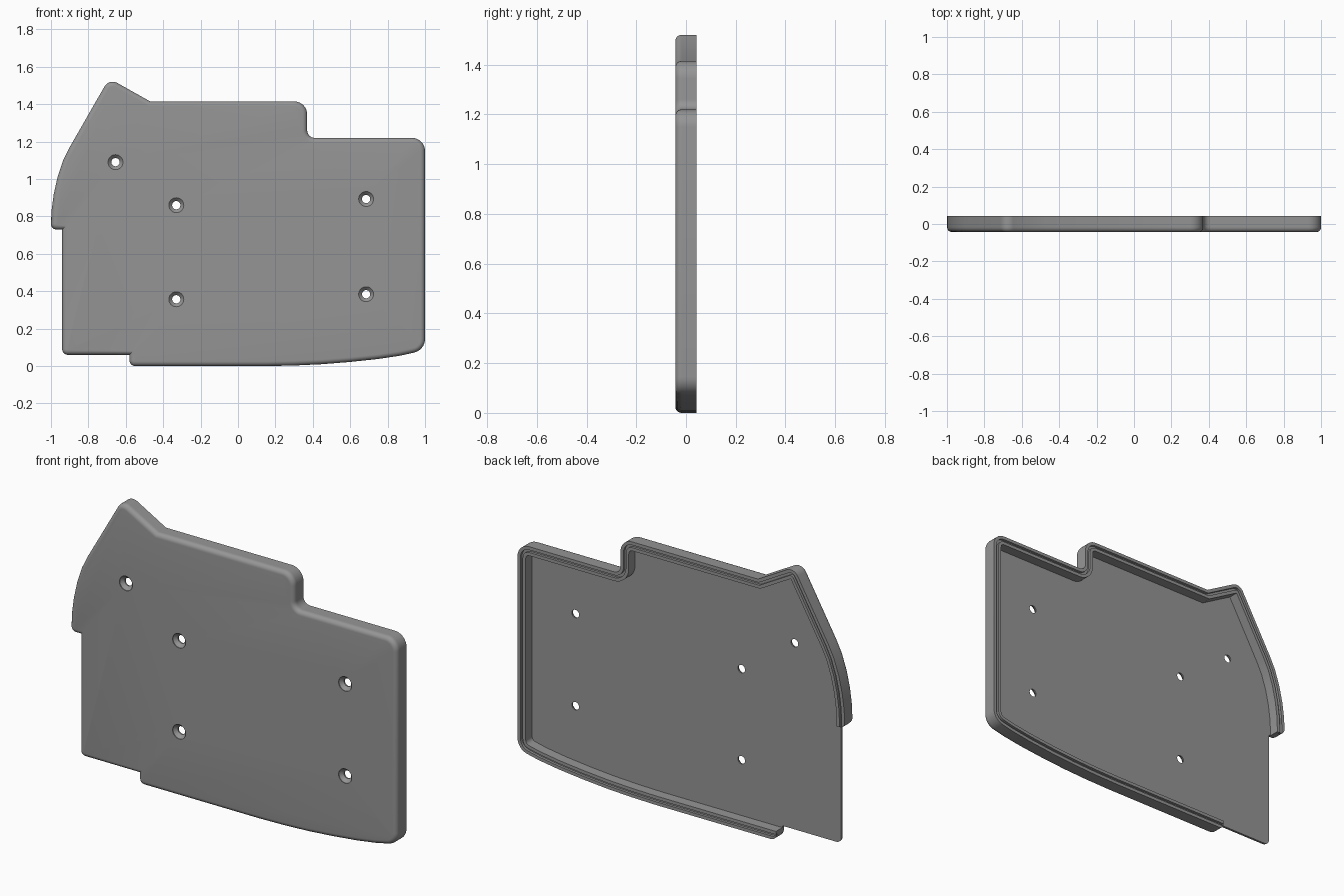
import bpy, bmesh, math
from mathutils import Vector

if "Cube" in bpy.data.objects:
    bpy.data.objects.remove(bpy.data.objects["Cube"])

FRONT, FLOOR, BACK = -0.043, -0.013, 0.043
FILLET, END_R = 0.025, 0.03

grey = bpy.data.materials.new("mid_grey")
grey.diffuse_color = (0.3, 0.3, 0.3, 1)
grey.use_nodes = True
grey.node_tree.nodes["Principled BSDF"].inputs["Base Color"].default_value = grey.diffuse_color


def rounded(corners, closed):
    """Turn (x, z, radius) corners into a path with rounded corners."""
    pts, n = [], len(corners)
    for i, (x, z, r) in enumerate(corners):
        p = Vector((x, z))
        if r == 0 or (not closed and i in (0, n - 1)):
            pts.append(p)
            continue
        a = (Vector(corners[i - 1][:2]) - p).normalized()
        b = (Vector(corners[(i + 1) % n][:2]) - p).normalized()
        half = a.angle(b) / 2
        centre = p + (a + b).normalized() * (r / math.sin(half))
        start = p + a * (r / math.tan(half)) - centre
        sweep = start.angle_signed(p + b * (r / math.tan(half)) - centre)
        for k in range(9):
            t = -sweep * k / 8
            c, s = math.cos(t), math.sin(t)
            pts.append(centre + Vector((start.x * c - start.y * s,
                                        start.x * s + start.y * c)))
    return pts


def inward(pts, closed):
    """Mitred inward direction at each point of a clockwise path."""
    out, n = [], len(pts)
    for i, p in enumerate(pts):
        dirs = []
        if closed or i > 0:
            dirs.append((p - pts[i - 1]).normalized())
        if closed or i < n - 1:
            dirs.append((pts[(i + 1) % n] - p).normalized())
        ns = [Vector((d.y, -d.x)) for d in dirs]
        m = sum(ns, Vector((0, 0))).normalized()
        out.append(m / max(m.dot(ns[0]), 0.3))
    return out


def finish(name, bm):
    bmesh.ops.remove_doubles(bm, verts=bm.verts, dist=1e-6)
    bmesh.ops.recalc_face_normals(bm, faces=bm.faces)
    me = bpy.data.meshes.new(name)
    bm.to_mesh(me)
    bm.free()
    me.materials.append(grey)
    ob = bpy.data.objects.new(name, me)
    bpy.context.collection.objects.link(ob)
    return ob


def select(ob):
    bpy.ops.object.select_all(action='DESELECT')
    ob.select_set(True)
    bpy.context.view_layer.objects.active = ob


def loft(bm, rings, wrap):
    for a, b in zip(rings, rings[1:]):
        n = len(a)
        for i in range(n if wrap else n - 1):
            j = (i + 1) % n
            bm.faces.new((a[i], a[j], b[j], b[i]))


# Clockwise corners of the rimmed edge, seen from the front
edge = [(-0.997, 0.83, 0), (-0.985, 0.92, 0), (-0.965, 1.01, 0),
        (-0.935, 1.1, 0), (-0.9, 1.17, 0), (-0.689, 1.538, 0.05),
        (-0.47, 1.415, 0), (0.37, 1.415, 0.07), (0.37, 1.22, 0.04),
        (1, 1.22, 0.07), (1, 0.085, 0.075), (0.87, 0.056, 0),
        (0.75, 0.038, 0), (0.6, 0.022, 0), (0.45, 0.01, 0), (0.3, 0.003, 0),
        (0.15, 0, 0)]

# Plate with rounded front edge
outline = rounded([(-0.94, 0.73, 0), (-1, 0.73, END_R)] + edge +
                  [(-0.58, 0, END_R), (-0.58, 0.06, 0), (-0.94, 0.06, END_R)], True)
normals = inward(outline, True)
bm = bmesh.new()
levels = [(0, FLOOR)]
for k in range(7):
    t = math.pi / 2 * k / 6
    levels.append((FILLET * (1 - math.cos(t)), FRONT + FILLET * (1 - math.sin(t))))
rings = []
for off, y in levels:
    q = [p + m * off for p, m in zip(outline, normals)]
    rings.append([bm.verts.new((v.x, y, v.y)) for v in q])
loft(bm, rings, True)
bm.faces.new(rings[0])
bm.faces.new(rings[-1])
plate = finish("plate", bm)

# Countersunk screw holes
for x, z in [(-0.655, 1.09), (-0.33, 0.86), (0.685, 0.893), (-0.33, 0.357), (0.685, 0.384)]:
    bm = bmesh.new()
    rings = []
    for r, y in [(0.04, FRONT - 0.02), (0.04, FRONT + 0.004), (0.022, FLOOR - 0.008),
                 (0.022, FLOOR + 0.02)]:
        rings.append([bm.verts.new((x + r * math.cos(math.tau * k / 32), y,
                                    z + r * math.sin(math.tau * k / 32))) for k in range(32)])
    loft(bm, rings, True)
    bm.faces.new(rings[0])
    bm.faces.new(rings[-1])
    cutter = finish("hole_cutter", bm)
    select(plate)
    mod = plate.modifiers.new("hole", 'BOOLEAN')
    mod.operation, mod.solver, mod.object = 'DIFFERENCE', 'EXACT', cutter
    bpy.ops.object.modifier_apply(modifier=mod.name)
    bpy.data.objects.remove(cutter)

# Grooved rim standing on the back of the plate, with rounded ends
section = [(0, FLOOR), (0, BACK), (0.018, BACK), (0.018, BACK - 0.014),
           (0.032, BACK - 0.014), (0.032, BACK), (0.05, BACK), (0.05, FLOOR)]
path = rounded([(-1, 0.73 + END_R, 0)] + edge + [(-0.58 + END_R, 0, 0)], False)
normals = inward(path, False)
normals[0], normals[-1] = Vector((1, 0)), Vector((0, 1))
stations = [(p, m, 0) for p, m in zip(path, normals)]
for k in range(1, 7):
    t = math.pi / 2 * k / 6
    cut, move = END_R * (1 - math.cos(t)), END_R * math.sin(t)
    stations.insert(0, (path[0] - Vector((0, move)), normals[0], cut))
    stations.append((path[-1] - Vector((move, 0)), normals[-1], cut))
bm = bmesh.new()
rings = []
for p, m, cut in stations:
    ring = []
    for off, y in section:
        v = p + m * max(off, cut)
        ring.append(bm.verts.new((v.x, y, v.y)))
    rings.append(ring)
loft(bm, rings, True)
bm.faces.new(rings[0])
bm.faces.new(rings[-1])
bmesh.ops.dissolve_degenerate(bm, dist=1e-6, edges=bm.edges)
rim = finish("rim", bm)

for ob in (plate, rim):
    select(ob)
    bpy.ops.object.shade_smooth_by_angle(angle=math.radians(30))
